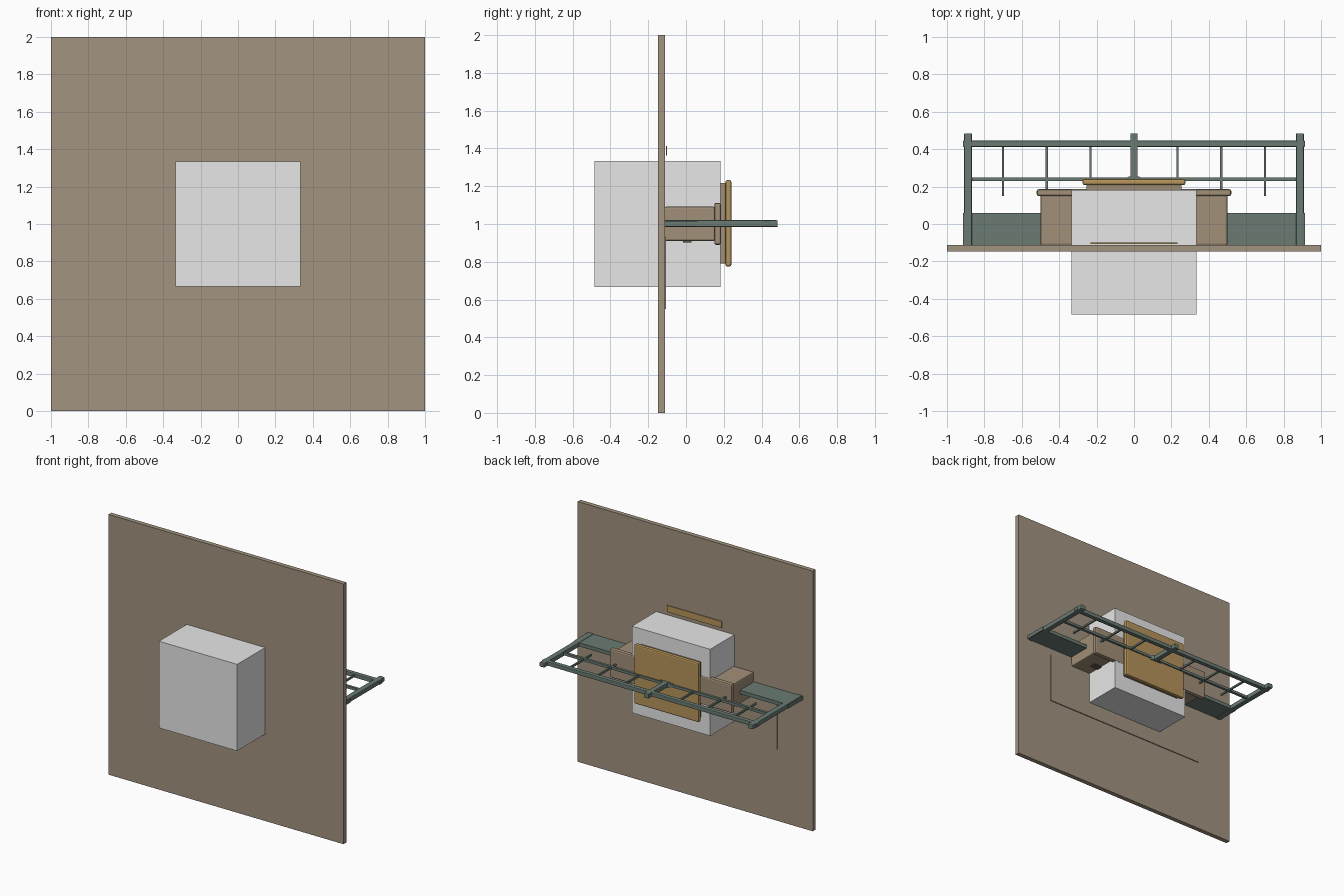
import bpy

if "Cube" in bpy.data.objects:
    bpy.data.objects.remove(bpy.data.objects["Cube"])

def material(name, rgb):
    m = bpy.data.materials.new(name)
    m.diffuse_color = (*rgb, 1)
    m.use_nodes = True
    m.node_tree.nodes["Principled BSDF"].inputs["Base Color"].default_value = m.diffuse_color
    return m

STONE = material("stone brown", (0.36, 0.295, 0.215))
WARM = material("warm brown", (0.36, 0.275, 0.19))
GOLD = material("ochre", (0.47, 0.30, 0.105))
GREEN = material("grey green", (0.145, 0.195, 0.17))
GREY = material("light grey", (0.8, 0.8, 0.8))
DARK = material("dark brown", (0.12, 0.09, 0.065))


def box(name, x, y, z, mat, bevel=0.0):
    """Box from (min, max) ranges, with optional chamfered edges."""
    bpy.ops.mesh.primitive_cube_add(
        size=1, location=[(r[0] + r[1]) / 2 for r in (x, y, z)])
    ob = bpy.context.object
    ob.name = name
    ob.scale = [r[1] - r[0] for r in (x, y, z)]
    bpy.ops.object.transform_apply(location=False, rotation=False, scale=True)
    ob.data.materials.append(mat)
    if bevel:
        mod = ob.modifiers.new("bevel", 'BEVEL')
        mod.width = bevel
        mod.segments = 2
    return ob


# Wall slab and the block passing through it
box("wall_slab", (-1, 1), (-0.147, -0.112), (0, 2), STONE)
box("centre_block", (-0.333, 0.333), (-0.485, 0.182), (0.667, 1.333), GREY)

# Projecting base with its moulded rim
box("base_body", (-0.5, 0.5), (-0.115, 0.155), (0.91, 1.092), WARM, 0.01)
box("base_rim", (-0.52, 0.52), (0.15, 0.186), (0.89, 1.112), WARM, 0.01)
box("under_strip", (-0.4, 0.4), (-0.015, 0.03), (0.902, 0.915), DARK)

# Raised ochre panel and its backing
box("panel_backing", (-0.255, 0.255), (0.18, 0.212), (0.79, 1.218), WARM, 0.005)
box("raised_panel", (-0.275, 0.275), (0.208, 0.24), (0.775, 1.232), GOLD, 0.01)

# Thin plates on the wall
box("upper_strip", (-0.232, 0.232), (-0.106, -0.1), (1.362, 1.412), GOLD)
box("lower_plate", (-0.7, 0.7), (-0.113, -0.105), (0.55, 0.93), STONE)

# Railing: long rails, centre post and foot
Z = (0.984, 1.02)
box("outer_rail", (-0.915, 0.915), (0.412, 0.446), (0.986, 1.018), GREEN, 0.005)
box("inner_rail", (-0.87, 0.87), (0.229, 0.249), (0.992, 1.012), GREEN)
box("centre_post", (-0.02, 0.02), (0.235, 0.485), Z, GREEN, 0.005)
foot = box("post_foot", (-0.06, 0.06), (0.238, 0.256), Z, GREEN)
for v in foot.data.vertices:
    if v.co.y > 0:
        v.co.x *= 0.35

# Mirrored railing sides: arms, ledges and balusters
for s, side in ((-1, "left"), (1, "right")):
    def span(a, b):
        return tuple(sorted((s * a, s * b)))
    box(side + "_arm", span(0.866, 0.908), (-0.14, 0.485), Z, GREEN, 0.006)
    box(side + "_ledge", span(0.45, 0.915), (-0.115, 0.06), (0.988, 1.016), GREEN)
    for i, cx in enumerate((0.233, 0.467, 0.7)):
        box(f"{side}_baluster_{i + 1}", span(cx - 0.006, cx + 0.006),
            (0.15, 0.415), (0.995, 1.009), GREEN)
